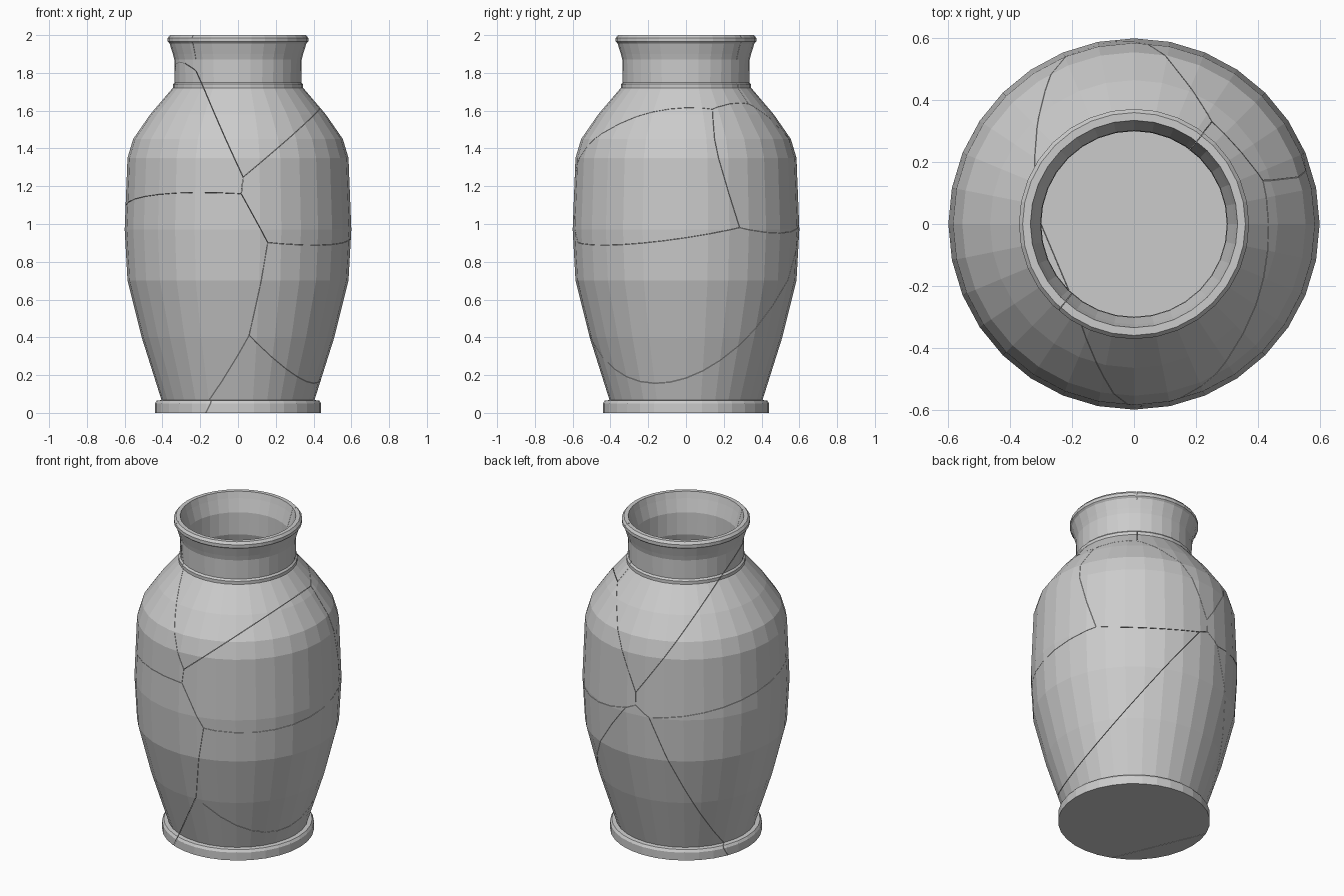
import bpy, bmesh, math
from mathutils import Vector

if "Cube" in bpy.data.objects:
    bpy.data.objects.remove(bpy.data.objects["Cube"])

SIDES = 32
GAP = 0.001

# Closed wall profile (radius, height): outside from foot to lip, then inside down to the floor
PROFILE = [
    (0, 0), (0.44, 0), (0.44, 0.05), (0.43, 0.065), (0.405, 0.068),
    (0.51, 0.40), (0.585, 0.70), (0.60, 0.97), (0.585, 1.35), (0.555, 1.45),
    (0.465, 1.58), (0.35, 1.715), (0.345, 1.72), (0.345, 1.74), (0.335, 1.75),
    (0.337, 1.87), (0.345, 1.90), (0.362, 1.955), (0.372, 1.965),
    (0.372, 1.985), (0.36, 2.0), (0.335, 2.0), (0.325, 1.96),
    (0.302, 1.88), (0.30, 1.74), (0.315, 1.69), (0.425, 1.56), (0.51, 1.43),
    (0.54, 1.34), (0.553, 0.97), (0.537, 0.70), (0.465, 0.40),
    (0.38, 0.13), (0.34, 0.09), (0, 0.09)]

# Shards: a point belongs to the shard whose a*x + b*y + c*z + d is largest
SHARDS = {
    "shard_neck_right":     (1.000, -0.040, 0.468, -0.635),
    "shard_upper_right":    (1.531, -0.008, -0.172, 0.168),
    "shard_lower_right":    (1.373, 0.163, -1.292, 1.301),
    "shard_base":           (1.049, 0.289, -1.557, 1.493),
    "shard_lower_left":     (-0.063, -0.179, -1.050, 1.113),
    "shard_upper_left":     (0.0, 0.0, 0.0, 0.0),
    "shard_neck_back":      (0.620, 0.271, 0.471, -0.647),
    "shard_shoulder_back":  (1.720, 0.652, 0.012, -0.299),
}


def add_object(name, bm):
    mesh = bpy.data.meshes.new(name)
    bm.to_mesh(mesh)
    bm.free()
    obj = bpy.data.objects.new(name, mesh)
    bpy.context.collection.objects.link(obj)
    return obj


def lathe(name):
    bm = bmesh.new()
    rings = []
    for r, z in PROFILE:
        if r == 0:
            rings.append([bm.verts.new((0, 0, z))] * SIDES)
        else:
            rings.append([bm.verts.new((r * math.cos(math.tau * i / SIDES),
                                        r * math.sin(math.tau * i / SIDES), z))
                          for i in range(SIDES)])
    for low, high in zip(rings, rings[1:]):
        for i in range(SIDES):
            j = (i + 1) % SIDES
            quad = dict.fromkeys((low[i], low[j], high[j], high[i]))
            bm.faces.new(list(quad))
    bmesh.ops.recalc_face_normals(bm, faces=bm.faces)
    return add_object(name, bm)


def shard_cell(name):
    # Large cube trimmed by the crack planes shared with every other shard
    bm = bmesh.new()
    bmesh.ops.create_cube(bm, size=6)
    own = SHARDS[name]
    for other, f in SHARDS.items():
        if other == name:
            continue
        n = Vector(f[:3]) - Vector(own[:3])
        d = f[3] - own[3]
        co = -n * d / n.length_squared - n.normalized() * GAP
        cut = bmesh.ops.bisect_plane(
            bm, geom=bm.verts[:] + bm.edges[:] + bm.faces[:], dist=1e-6,
            plane_co=co, plane_no=n.normalized(), clear_outer=True)
        rim = [e for e in cut["geom_cut"]
               if isinstance(e, bmesh.types.BMEdge) and e.is_boundary]
        if rim:
            bmesh.ops.holes_fill(bm, edges=rim, sides=0)
    bmesh.ops.recalc_face_normals(bm, faces=bm.faces)
    cell = add_object("cell_" + name, bm)
    cell.hide_render = True
    return cell


# Whole vase, then one solid shard per cell
vase = lathe("whole_vase")
for name in SHARDS:
    cell = shard_cell(name)
    mod = vase.modifiers.new("shatter", 'BOOLEAN')
    mod.operation = 'INTERSECT'
    mod.solver = 'EXACT'
    mod.object = cell
    bpy.context.view_layer.update()
    graph = bpy.context.evaluated_depsgraph_get()
    mesh = bpy.data.meshes.new_from_object(vase.evaluated_get(graph))
    mesh.name = name
    bpy.context.collection.objects.link(bpy.data.objects.new(name, mesh))
    vase.modifiers.remove(mod)
    bpy.data.objects.remove(cell)
bpy.data.objects.remove(vase)
